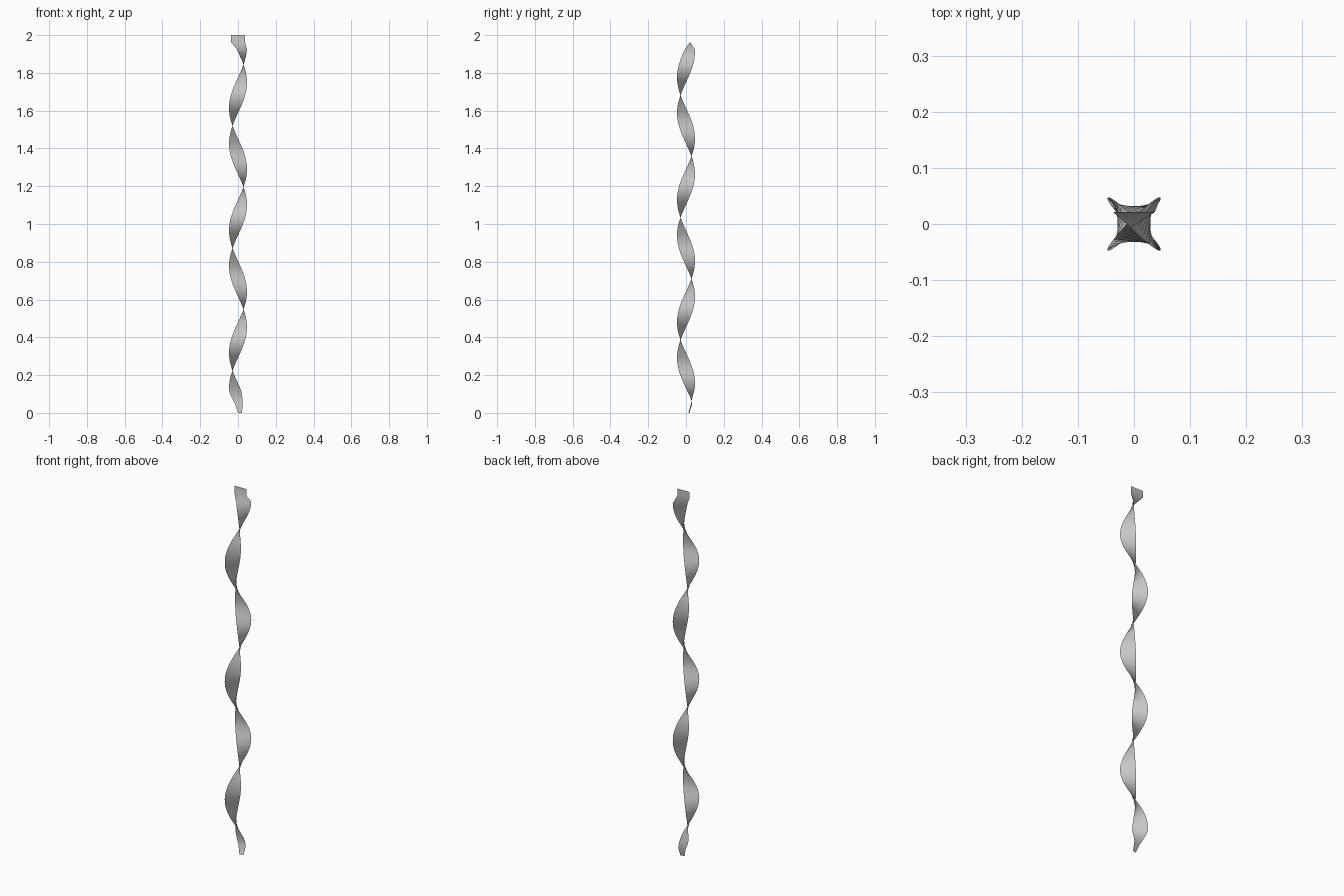
import bpy, math

if "Cube" in bpy.data.objects:
    bpy.data.objects.remove(bpy.data.objects["Cube"])

C = 0.029      # radius of the centre line's helix
H = 0.0377     # half width of the ribbon
HALF_TURN = 0.324   # height of half a turn


def rung(z):
    """Left and right edge points; the ribbon twists against its helix."""
    phi = math.radians(90) + math.pi * (z - 0.062) / HALF_TURN
    psi = -math.radians(90) - phi
    h = H * min(1.0, 0.25 + 0.75 * z / 0.12)     # tapers at the foot
    cx, cy = C * math.cos(phi), C * math.sin(phi)
    dx, dy = h * math.cos(psi), h * math.sin(psi)
    return (cx - dx, cy - dy, z), (cx + dx, cy + dy, z)


# Narrow foot, twisted length, flat upright tab at the top
rows = [((0.021, 0.018, 0.0), (0.0, 0.012, 0.0))]
n = 120
for i in range(n + 1):
    rows.append(rung(0.045 + (1.925 - 0.045) * i / n))
for z in (1.963, 2.0):
    rows.append(((-0.037, 0.021, z), (0.037, 0.021, z)))

# Keep the strip untwisted between neighbouring rows
strip = [rows[0]]
for a, b in rows[1:]:
    pa, pb = strip[-1]
    if math.dist(a, pa) + math.dist(b, pb) > math.dist(b, pa) + math.dist(a, pb):
        a, b = b, a
    strip.append((a, b))

verts = [p for row in strip for p in row]
faces = [(2 * i, 2 * i + 1, 2 * i + 3, 2 * i + 2) for i in range(len(strip) - 1)]
mesh = bpy.data.meshes.new("twisted_ribbon")
mesh.from_pydata(verts, [], faces)
mesh.update()
ribbon = bpy.data.objects.new("twisted_ribbon", mesh)
bpy.context.collection.objects.link(ribbon)
for p in mesh.polygons:
    p.use_smooth = True
